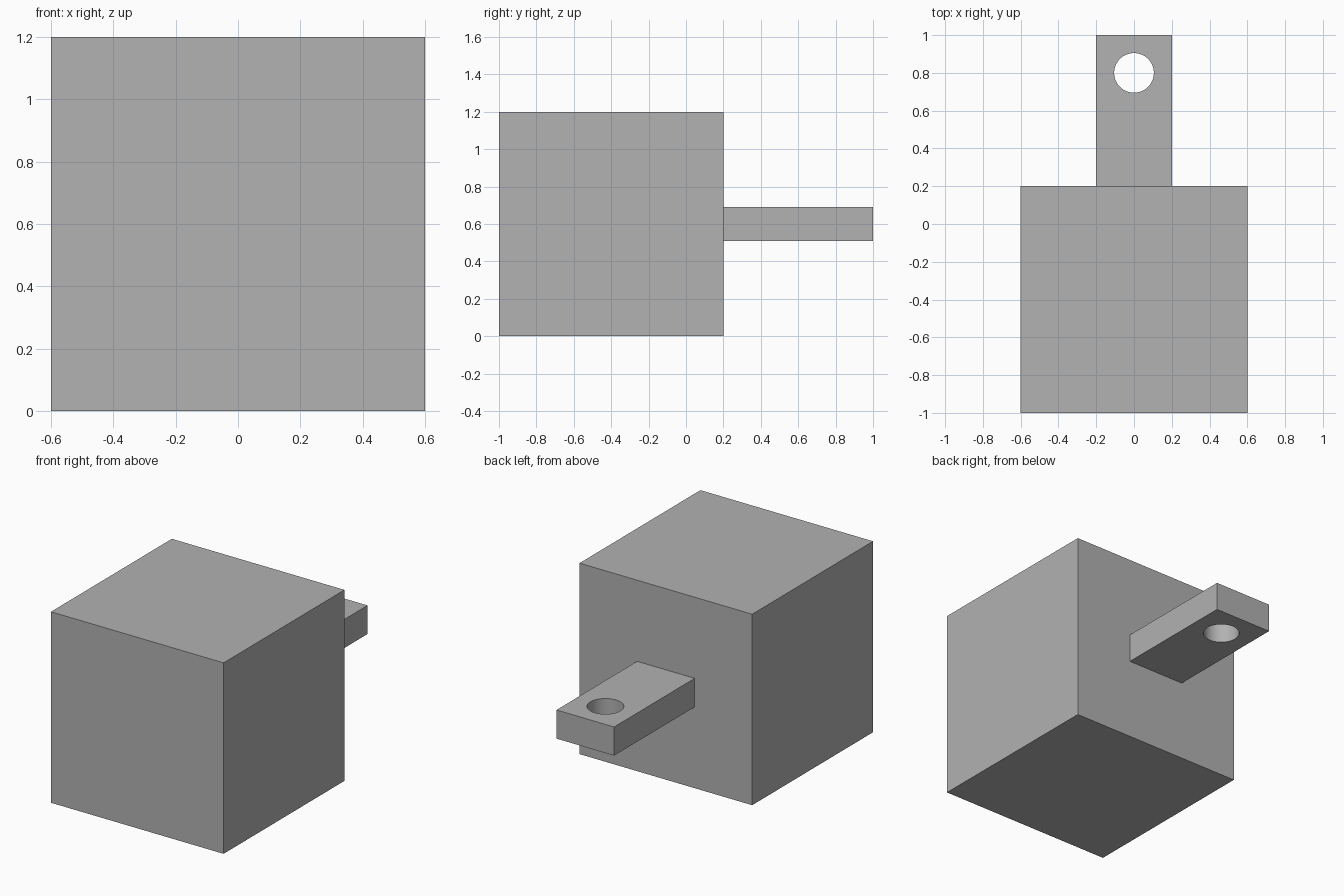
import bpy
import math

default = bpy.data.objects.get("Cube")
if default:
    bpy.data.objects.remove(default, do_unlink=True)

# Single plain grey
grey = bpy.data.materials.new("plain_grey")
grey.use_nodes = True
colour = (0.445, 0.445, 0.445, 1)
grey.diffuse_color = colour
grey.node_tree.nodes["Principled BSDF"].inputs["Base Color"].default_value = colour


def box(name, centre, size):
    bpy.ops.mesh.primitive_cube_add(size=1, location=centre)
    obj = bpy.context.object
    obj.name = name
    obj.scale = size
    bpy.ops.object.transform_apply(location=False, rotation=False, scale=True)
    obj.data.materials.append(grey)
    return obj


# Main cube and the tab on its back
box("body_block", (0, -0.4, 0.6), (1.2, 1.2, 1.2))
tab = box("rear_tab", (0, 0.6, 0.6), (0.4, 0.8, 0.18))

# Round hole through the tab
bpy.ops.mesh.primitive_cylinder_add(vertices=64, radius=0.105, depth=0.5, location=(0, 0.8, 0.6))
cutter = bpy.context.object
cutter.name = "hole_cutter"
cutter.data.materials.append(grey)

cut = tab.modifiers.new("hole", "BOOLEAN")
cut.operation = "DIFFERENCE"
cut.solver = "EXACT"
cut.object = cutter

bpy.ops.object.select_all(action="DESELECT")
tab.select_set(True)
bpy.context.view_layer.objects.active = tab
bpy.ops.object.modifier_apply(modifier=cut.name)
bpy.data.objects.remove(cutter, do_unlink=True)
bpy.ops.object.shade_smooth_by_angle(angle=math.radians(30))
